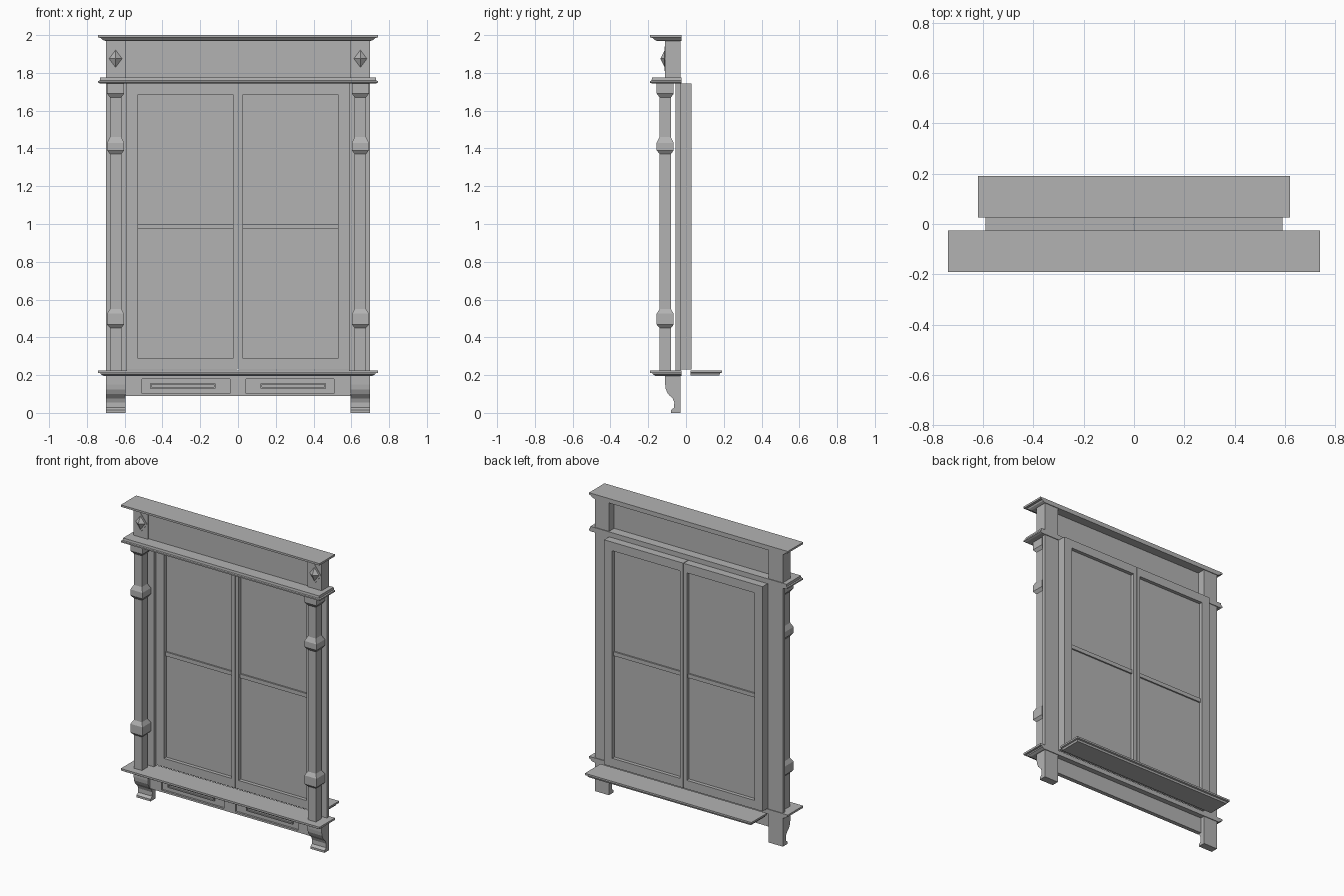
import bpy, bmesh

cube = bpy.data.objects.get("Cube")
if cube:
    bpy.data.objects.remove(cube, do_unlink=True)

grey = bpy.data.materials.new("plain_grey")
grey.use_nodes = True
COLOUR = (0.45, 0.45, 0.45, 1)
grey.diffuse_color = COLOUR
grey.node_tree.nodes["Principled BSDF"].inputs["Base Color"].default_value = COLOUR


def finish(name, bm):
    bmesh.ops.recalc_face_normals(bm, faces=bm.faces)
    mesh = bpy.data.meshes.new(name)
    bm.to_mesh(mesh)
    bm.free()
    mesh.materials.append(grey)
    obj = bpy.data.objects.new(name, mesh)
    bpy.context.collection.objects.link(obj)
    return obj


def add_loft(bm, rings):
    """Bridge a stack of equal-sided rings and cap both ends."""
    loops = [[bm.verts.new(p) for p in ring] for ring in rings]
    n = len(loops[0])
    for a, b in zip(loops, loops[1:]):
        for i in range(n):
            j = (i + 1) % n
            bm.faces.new((a[i], a[j], b[j], b[i]))
    bm.faces.new(loops[0])
    bm.faces.new(loops[-1])


def rect(x0, x1, y0, y1, z):
    return [(x0, y0, z), (x1, y0, z), (x1, y1, z), (x0, y1, z)]


def add_box(bm, x0, x1, y0, y1, z0, z1):
    add_loft(bm, [rect(x0, x1, y0, y1, z0), rect(x0, x1, y0, y1, z1)])


def box(name, *dims):
    bm = bmesh.new()
    add_box(bm, *dims)
    return finish(name, bm)


def frame(name, outer, inner, y0, y1):
    """Rectangular frame in the xz plane; outer and inner are (x0, x1, z0, z1)."""
    def ring(r, y):
        return [(r[0], y, r[2]), (r[1], y, r[2]), (r[1], y, r[3]), (r[0], y, r[3])]
    bm = bmesh.new()
    loops = [[bm.verts.new(p) for p in ring(r, y)]
             for r, y in ((outer, y0), (outer, y1), (inner, y1), (inner, y0))]
    for k in range(4):
        a, b = loops[k], loops[(k + 1) % 4]
        for i in range(4):
            j = (i + 1) % 4
            bm.faces.new((a[i], a[j], b[j], b[i]))
    return finish(name, bm)


def moulding(name, half, y_wall, y_edge, profile):
    """Slab against a wall plane; profile lists (z, inset of the three free sides)."""
    s = 1 if y_edge > y_wall else -1
    bm = bmesh.new()
    add_loft(bm, [rect(-half + d, half - d, y_wall, y_edge - s * d, z) for z, d in profile])
    return finish(name, bm)


def span(s, a, b):
    return sorted((s * a, s * b))


# Horizontal mouldings
moulding("top_cornice", 0.74, -0.025, -0.19,
         [(1.97, 0.035), (1.977, 0.02), (1.985, 0.015), (1.987, 0), (2.0, 0)])
moulding("lower_cornice", 0.74, -0.025, -0.19,
         [(1.743, 0.012), (1.748, 0), (1.757, 0), (1.76, 0.008), (1.776, 0.01)])
moulding("front_sill", 0.74, -0.025, -0.19,
         [(0.195, 0.03), (0.203, 0.015), (0.21, 0.012), (0.212, 0), (0.225, 0)])
moulding("back_sill", 0.62, 0.025, 0.19,
         [(0.198, 0.014), (0.21, 0.01), (0.213, 0), (0.225, 0)])

# Frieze and apron boards
box("frieze_panel", -0.60, 0.60, -0.10, -0.085, 1.775, 1.972)
box("apron_back", -0.60, 0.60, -0.075, -0.06, 0.09, 0.197)

# Square column outline: (z, half width)
COLUMN = [(0.225, 0.03), (0.45, 0.03), (0.467, 0.045), (0.525, 0.045), (0.55, 0.03),
          (1.37, 0.03), (1.39, 0.045), (1.43, 0.045), (1.46, 0.03),
          (1.67, 0.03), (1.69, 0.045), (1.745, 0.045)]
# Leg side outline: (y, z)
LEG = [(-0.03, 0), (-0.08, 0), (-0.08, 0.014), (-0.063, 0.028), (-0.062, 0.055),
       (-0.07, 0.075), (-0.095, 0.1), (-0.107, 0.125), (-0.11, 0.15),
       (-0.11, 0.197), (-0.03, 0.197)]


def diamond(cx, cz, w, h, y):
    return [(cx - w, y, cz), (cx, y, cz - h), (cx + w, y, cz), (cx, y, cz + h)]


for s, side in ((1, "left"), (-1, "right")):
    cx = s * 0.648
    x0, x1 = span(s, 0.595, 0.70)

    # Column, backing pilaster, leg and corner block
    bm = bmesh.new()
    add_loft(bm, [rect(cx - r, cx + r, -0.11 - r, -0.11 + r, z) for z, r in COLUMN])
    finish(side + "_column", bm)
    p0, p1 = span(s, 0.588, 0.70)
    box(side + "_pilaster", p0, p1, -0.055, -0.03, 0.225, 1.745)
    bm = bmesh.new()
    add_loft(bm, [[(x, y, z) for y, z in LEG] for x in (x0, x1)])
    finish(side + "_leg", bm)
    box(side + "_corner_block", x0, x1, -0.11, -0.03, 1.775, 1.972)

    # Diamond ornament: thin plate with a raised point
    bm = bmesh.new()
    add_loft(bm, [diamond(cx, 1.875, 0.049, 0.065, y) for y in (-0.109, -0.113)])
    finish(side + "_diamond_plate", bm)
    bm = bmesh.new()
    add_loft(bm, [diamond(cx, 1.875, 0.036, 0.048, -0.112),
                  diamond(cx, 1.875, 0.001, 0.001, -0.135)])
    finish(side + "_diamond_point", bm)

    # Sash frame, pane and glazing bar
    a0, a1 = span(s, 0.002, 0.59)
    b0, b1 = span(s, 0.026, 0.53)
    frame(side + "_sash", (a0, a1, 0.23, 1.743), (b0, b1, 0.288, 1.685), -0.03, 0.028)
    box(side + "_pane", b0, b1, -0.006, 0.004, 0.288, 1.685)
    box(side + "_glazing_bar", b0, b1, -0.016, 0.014, 0.973, 1.0)

    # Apron front with recessed drawer and raised pull
    c0, c1 = span(s, 0, 0.60)
    d0, d1 = span(s, 0.042, 0.508)
    frame(side + "_apron_front", (c0, c1, 0.09, 0.197), (d0, d1, 0.103, 0.18), -0.088, -0.07)
    e0, e1 = span(s, 0.12, 0.465)
    frame(side + "_drawer_pull", (e0, e1, 0.129, 0.156),
          (e0 + 0.007, e1 - 0.007, 0.136, 0.149), -0.084, -0.074)
